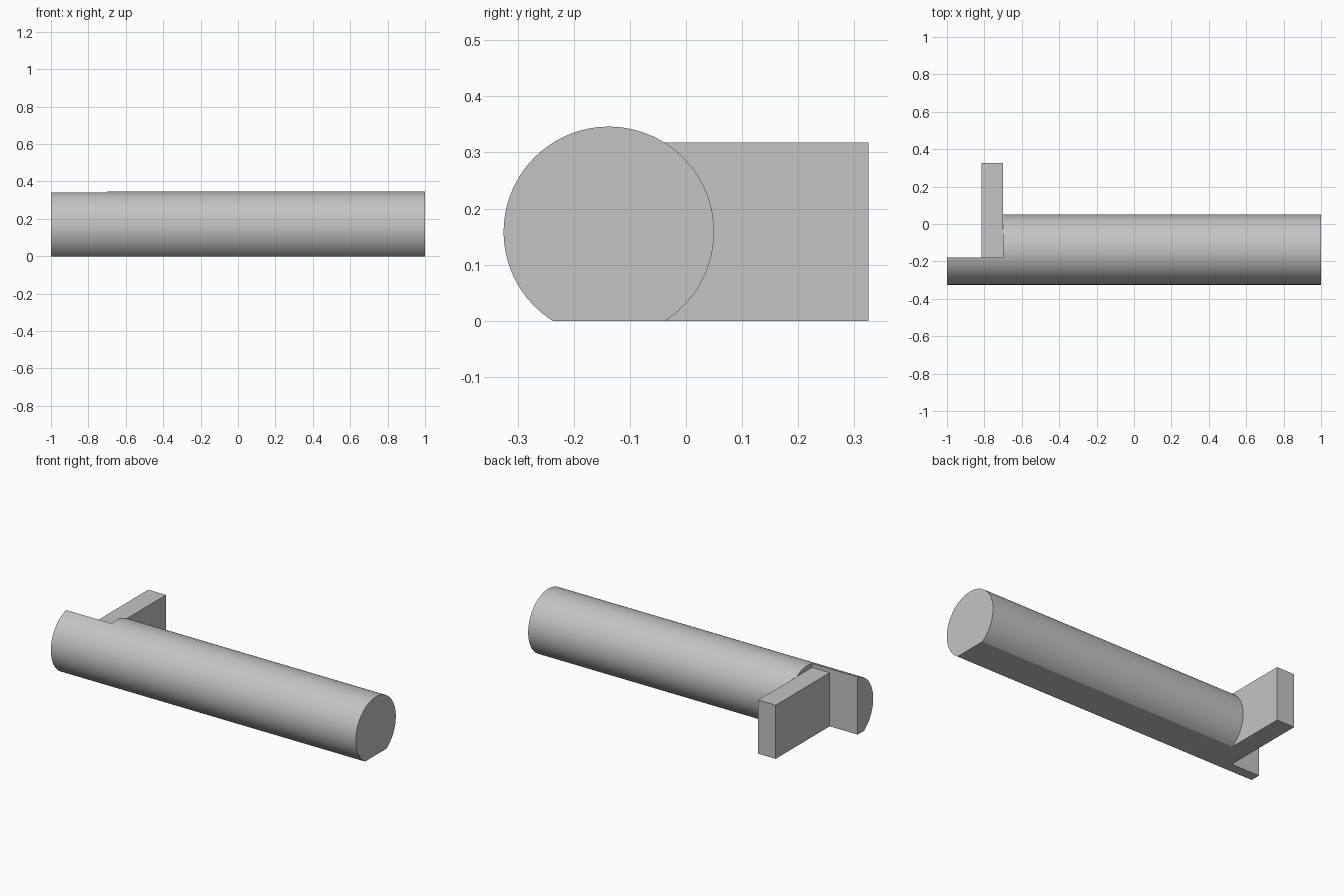
import bpy, bmesh, math
from mathutils import Vector

if "Cube" in bpy.data.objects:
    bpy.data.objects.remove(bpy.data.objects["Cube"])

RADIUS, AXIS_Y, AXIS_Z = 0.1875, -0.1375, 0.1585
SHOULDER_X, NOTCH_Y = -0.70, -0.18

grey = bpy.data.materials.new("plain grey")
grey.use_nodes = True
grey.diffuse_color = (0.55, 0.55, 0.55, 1)
grey.node_tree.nodes["Principled BSDF"].inputs["Base Color"].default_value = grey.diffuse_color


def prism(name, profile, x0, x1):
    """Extrude a (y, z) profile along x."""
    bm = bmesh.new()
    face = bm.faces.new([bm.verts.new((x0, y, z)) for y, z in profile])
    new = bmesh.ops.extrude_face_region(bm, geom=[face])["geom"]
    verts = [v for v in new if isinstance(v, bmesh.types.BMVert)]
    bmesh.ops.translate(bm, verts=verts, vec=Vector((x1 - x0, 0, 0)))
    bmesh.ops.recalc_face_normals(bm, faces=bm.faces)
    mesh = bpy.data.meshes.new(name)
    bm.to_mesh(mesh)
    bm.free()
    mesh.materials.append(grey)
    obj = bpy.data.objects.new(name, mesh)
    bpy.context.collection.objects.link(obj)
    return obj


def rectangle(y0, y1, z0, z1):
    return [(y0, z0), (y1, z0), (y1, z1), (y0, z1)]


def combine(target, other, operation):
    """Apply a boolean and discard the helper."""
    mod = target.modifiers.new(operation.lower(), 'BOOLEAN')
    mod.operation, mod.solver, mod.object = operation, 'EXACT', other
    bpy.context.view_layer.objects.active = target
    bpy.ops.object.modifier_apply(modifier=mod.name)
    bpy.data.objects.remove(other)


# Round bar with a flat underside
start = -math.asin(AXIS_Z / RADIUS)
sweep = math.pi - 2 * start
steps = 96
arc = [(AXIS_Y + RADIUS * math.cos(start + sweep * i / steps),
        AXIS_Z + RADIUS * math.sin(start + sweep * i / steps)) for i in range(steps + 1)]
bar = prism("flatted_bar", arc, -1, 1)

# Notch behind the bar's end
cutter = prism("notch_cutter", rectangle(NOTCH_Y, 0.5, -0.2, 0.6), -1.2, SHOULDER_X)
cutter.hide_render = True
combine(bar, cutter, 'DIFFERENCE')

# Rectangular tab standing against the shoulder
tab = prism("rear_tab", rectangle(NOTCH_Y - 0.02, 0.325, 0, 0.318), -0.816, SHOULDER_X)
combine(bar, tab, 'UNION')

# Smooth barrel with crisp edges
bpy.ops.object.select_all(action='DESELECT')
bar.select_set(True)
bpy.context.view_layer.objects.active = bar
bpy.ops.object.shade_smooth_by_angle(angle=math.radians(25))
